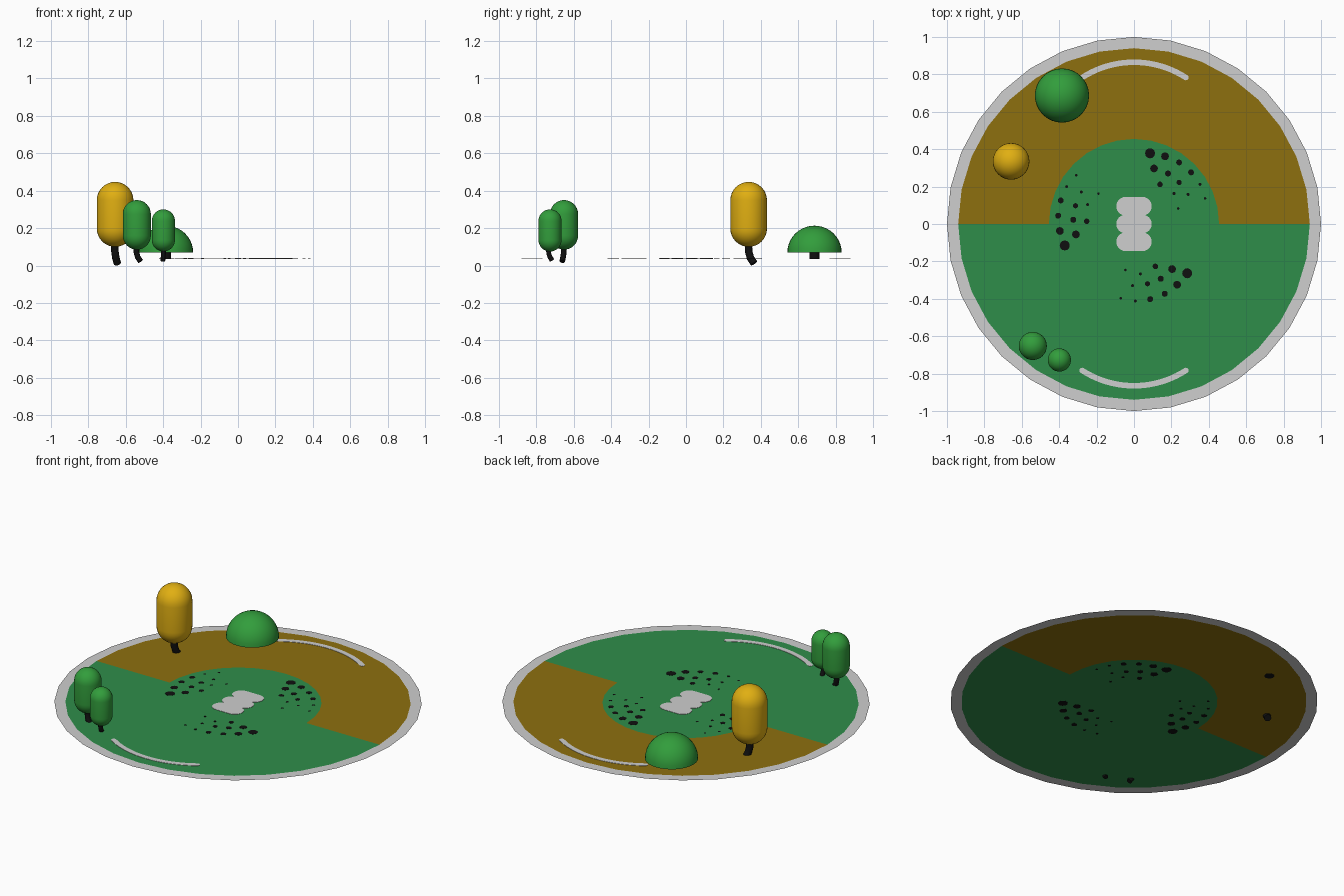
import bpy, bmesh, math
from mathutils import Vector, Matrix

if "Cube" in bpy.data.objects:
    bpy.data.objects.remove(bpy.data.objects["Cube"])

Z = 0.037      # height of the ground sheet
SEG = 32


def material(name, r, g, b):
    m = bpy.data.materials.new(name)
    m.diffuse_color = (r, g, b, 1)
    m.use_nodes = True
    m.node_tree.nodes["Principled BSDF"].inputs["Base Color"].default_value = m.diffuse_color
    return m


BORDER = material("pale_grey", 0.62, 0.62, 0.62)
GRASS = material("grass_green", 0.028, 0.27, 0.068)
EARTH = material("ochre_brown", 0.27, 0.162, 0.0045)
LEAF = material("leaf_green", 0.032, 0.34, 0.045)
GOLD = material("golden_leaf", 0.75, 0.43, 0.006)
BLACK = material("black", 0.005, 0.005, 0.005)


def finish(name, bm, mat, smooth=False):
    me = bpy.data.meshes.new(name)
    bm.to_mesh(me)
    bm.free()
    me.materials.append(mat)
    ob = bpy.data.objects.new(name, me)
    bpy.context.collection.objects.link(ob)
    if smooth:
        bpy.ops.object.select_all(action='DESELECT')
        ob.select_set(True)
        bpy.context.view_layer.objects.active = ob
        bpy.ops.object.shade_smooth_by_angle(angle=math.radians(40))
    return ob


def polar(r, a, cx=0.0, cy=0.0):
    return (cx + r * math.cos(a), cy + r * math.sin(a))


def sector(name, r0, r1, i0, i1, mat):
    """Flat ring sector between two radii, from step i0 to step i1."""
    bm = bmesh.new()
    for i in range(i0, i1):
        a, b = (2 * math.pi * k / SEG for k in (i, i + 1))
        pts = [polar(r1, a), polar(r1, b)]
        pts += [polar(r0, b), polar(r0, a)] if r0 > 0 else [(0, 0)]
        bm.faces.new([bm.verts.new((x, y, Z)) for x, y in pts])
    bmesh.ops.remove_doubles(bm, verts=bm.verts, dist=1e-5)
    return finish(name, bm, mat)


def plate(name, outline, mat, z0, z1):
    """Thin plate from a counter-clockwise outline."""
    bm = bmesh.new()
    face = bm.faces.new([bm.verts.new((x, y, z0)) for x, y in outline])
    ext = bmesh.ops.extrude_face_region(bm, geom=[face], use_keep_orig=True)
    top = [v for v in ext["geom"] if isinstance(v, bmesh.types.BMVert)]
    bmesh.ops.translate(bm, verts=top, vec=(0, 0, z1 - z0))
    bmesh.ops.recalc_face_normals(bm, faces=bm.faces)
    return finish(name, bm, mat)


def lathe(name, profile, loc, mat):
    """Revolve an (r, z) profile that starts and ends on the axis."""
    bm = bmesh.new()
    vs = [bm.verts.new((r, 0, z)) for r, z in profile]
    es = [bm.edges.new(p) for p in zip(vs, vs[1:])]
    bmesh.ops.spin(bm, geom=vs + es, cent=(0, 0, 0), axis=(0, 0, 1),
                   angle=2 * math.pi, steps=32)
    bmesh.ops.remove_doubles(bm, verts=bm.verts, dist=1e-5)
    bmesh.ops.recalc_face_normals(bm, faces=bm.faces)
    bmesh.ops.translate(bm, verts=bm.verts, vec=(loc[0], loc[1], 0))
    return finish(name, bm, mat, True)


def trunk(name, points, radius):
    """Round tube through the points, with closed ends."""
    bm = bmesh.new()
    pts = [Vector(p) for p in points]
    rings, n = [], 12
    for i, p in enumerate(pts):
        t = pts[min(i + 1, len(pts) - 1)] - pts[max(i - 1, 0)]
        rot = Vector((0, 0, -1)).rotation_difference(t.normalized())
        rings.append([bm.verts.new(p + rot @ Vector(
            (*polar(radius, 2 * math.pi * k / n), 0))) for k in range(n)])
    for a, b in zip(rings, rings[1:]):
        for k in range(n):
            bm.faces.new((a[k], a[(k + 1) % n], b[(k + 1) % n], b[k]))
    bm.faces.new(rings[0])
    bm.faces.new(rings[-1])
    bmesh.ops.recalc_face_normals(bm, faces=bm.faces)
    return finish(name, bm, BLACK, True)


# Ground sheet: grey rim, two half fields, centre circles
H = SEG // 2
for side, i0, field in (("back", 0, EARTH), ("front", H, GRASS)):
    sector(side + "_rim", 0.94, 1.0, i0, i0 + H, BORDER)
    sector(side + "_field", 0.455, 0.94, i0, i0 + H, field)
sector("middle_ring", 0.187, 0.455, 0, SEG, GRASS)
sector("centre_circle", 0, 0.187, 0, SEG, GRASS)

# Curved path markings, front and back
R, W, A, N = 0.51, 0.015, 0.575, 20
arc = [math.pi / 2 - A + 2 * A * i / N for i in range(N + 1)]
outline = [polar(R + W, a) for a in arc]
outline += [polar(W, arc[-1] + math.pi * k / 6, *polar(R, arc[-1])) for k in range(1, 6)]
outline += [polar(R - W, a) for a in reversed(arc)]
outline += [polar(W, arc[0] + math.pi + math.pi * k / 6, *polar(R, arc[0])) for k in range(1, 6)]
outline = [(x, y + 0.865 - R) for x, y in outline]
plate("back_path", outline, BORDER, Z + 0.0012, Z + 0.003)
plate("front_path", [(-x, -y) for x, y in outline], BORDER, Z + 0.0012, Z + 0.003)

# Centre marking: three stacked rounded bars as one outline
half = []
lim = math.asin(0.0475 / 0.05)
for c, lo, hi in ((-0.095, -math.pi / 2, lim), (0, -lim, lim), (0.095, -lim, math.pi / 2)):
    half += [polar(0.05, lo + (hi - lo) * k / 10, 0.045, c) for k in range(11)]
seen = []
for p in half + [(-x, -y) for x, y in half]:
    if not seen or (Vector(p) - Vector(seen[-1])).length > 1e-4:
        seen.append(p)
plate("centre_marking", seen, BORDER, Z + 0.0012, Z + 0.003)

# Dots: one cluster repeated three times around the centre
DOTS = [(.086, .378, .027), (.166, .362, .021), (.241, .329, .016), (.305, .276, .016),
        (.353, .212, .008), (.380, .137, .007), (.107, .297, .021), (.182, .270, .016),
        (.241, .222, .014), (.289, .158, .008), (.139, .212, .015), (.214, .163, .008),
        (.236, .083, .007)]
for c in range(3):
    bm = bmesh.new()
    for x, y, r in DOTS:
        m = Matrix.Rotation(c * 2 * math.pi / 3, 4, 'Z') @ Matrix.Translation((x, y, Z))
        bmesh.ops.create_cone(bm, cap_ends=True, segments=12, radius1=r, radius2=r,
                              depth=0.002, matrix=m)
    finish("dot_cluster_%d" % (c + 1), bm, BLACK)


# Capsule-shaped trees
def capsule(r, z0, z1):
    lo = [(r * math.sin(k * math.pi / 16), z0 + r - r * math.cos(k * math.pi / 16)) for k in range(9)]
    hi = [(r * math.cos(k * math.pi / 16), z1 - r + r * math.sin(k * math.pi / 16)) for k in range(9)]
    return lo + hi


lathe("golden_tree_crown", capsule(0.098, 0.10, 0.447), (-0.657, 0.335), GOLD)
trunk("golden_tree_trunk", [(-.660, .333, .13), (-.658, .335, .075),
                            (-.653, .345, .04), (-.645, .364, .012)], 0.02)
lathe("tall_green_tree_crown", capsule(0.075, 0.085, 0.35), (-0.541, -0.652), LEAF)
trunk("tall_green_tree_trunk", [(-.545, -.652, .11), (-.543, -.653, .07),
                                (-.536, -.657, .045), (-.521, -.662, .022)], 0.015)
lathe("small_green_tree_crown", capsule(0.062, 0.075, 0.30), (-0.399, -0.727), LEAF)
trunk("small_green_tree_trunk", [(-.398, -.735, .10), (-.399, -.734, .065),
                                 (-.400, -.727, .045), (-.402, -.716, .027)], 0.013)

# Half-dome bush on a short stem
dome = [(0, 0.07)] + [(0.145 * math.cos(k * math.pi / 20), 0.07 + 0.143 * math.sin(k * math.pi / 20))
                      for k in range(11)]
lathe("bush_crown", dome, (-0.385, 0.687), LEAF)
trunk("bush_stem", [(-.385, .687, .075), (-.385, .687, .036)], 0.028)
